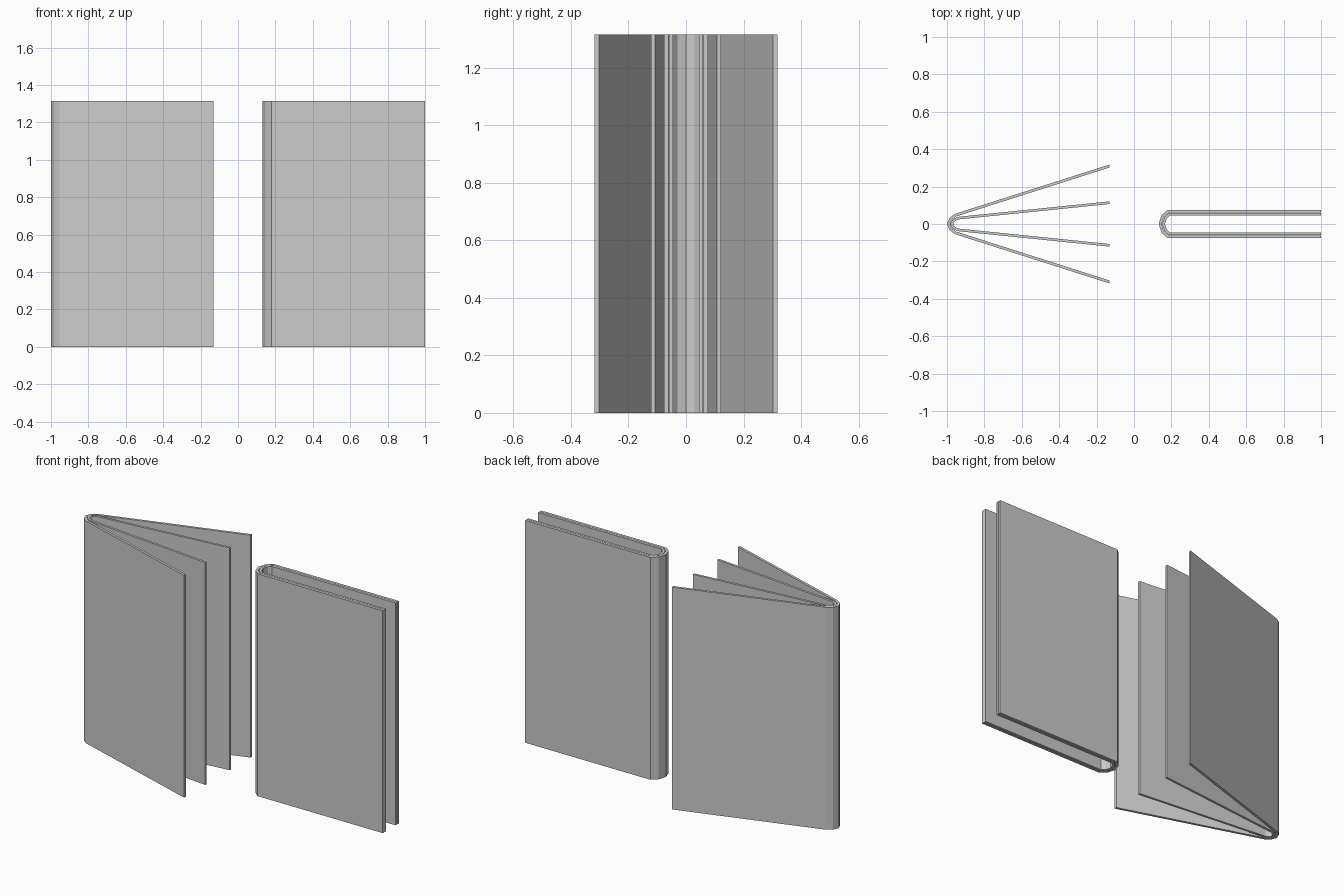
import bpy, bmesh
from mathutils import Vector

if "Cube" in bpy.data.objects:
    bpy.data.objects.remove(bpy.data.objects["Cube"])

HEIGHT = 1.315


def folded_sheet(name, half, thick):
    """Extrude a folded sheet; half = outer profile from free edge (+y) to spine apex (y=0)."""
    outer = [Vector(p) for p in half]
    outer += [Vector((p[0], -p[1])) for p in reversed(half[:-1])]
    n = len(outer)

    # mitred inward offset, free edges cut square to the x axis
    normals = []
    for a, b in zip(outer, outer[1:]):
        d = (b - a).normalized()
        normals.append(Vector((-d.y, d.x)))
    inner = []
    for i, p in enumerate(outer):
        if i in (0, n - 1):
            ny = normals[0 if i == 0 else -1].y
            inner.append(p + Vector((0, thick / ny)))
        else:
            m = (normals[i - 1] + normals[i]).normalized()
            inner.append(p + m * thick / m.dot(normals[i]))

    bm = bmesh.new()
    vo = [bm.verts.new((p.x, p.y, 0)) for p in outer]
    vi = [bm.verts.new((p.x, p.y, 0)) for p in inner]
    faces = [bm.faces.new((vo[i], vo[i + 1], vi[i + 1], vi[i])) for i in range(n - 1)]
    ext = bmesh.ops.extrude_face_region(bm, geom=faces, use_keep_orig=True)
    top = [g for g in ext["geom"] if isinstance(g, bmesh.types.BMVert)]
    bmesh.ops.translate(bm, verts=top, vec=(0, 0, HEIGHT))
    bmesh.ops.recalc_face_normals(bm, faces=bm.faces)
    mesh = bpy.data.meshes.new(name)
    bm.to_mesh(mesh)
    bm.free()
    obj = bpy.data.objects.new(name, mesh)
    bpy.context.collection.objects.link(obj)
    return obj


# open book: spread cover with a narrower fold of pages inside
folded_sheet("open_book_cover",
             [(-0.13, 0.318), (-0.955, 0.055), (-0.985, 0.034), (-1.0, 0.0)], 0.015)
folded_sheet("open_book_pages",
             [(-0.13, 0.121), (-0.944, 0.038), (-0.970, 0.024), (-0.983, 0.0)], 0.014)

# closed book: parallel cover and pages nested around the spine
folded_sheet("closed_book_cover",
             [(1.0, 0.076), (0.18, 0.076), (0.147, 0.047), (0.132, 0.0)], 0.015)
folded_sheet("closed_book_pages",
             [(1.0, 0.059), (0.187, 0.059), (0.163, 0.038), (0.150, 0.0)], 0.014)
